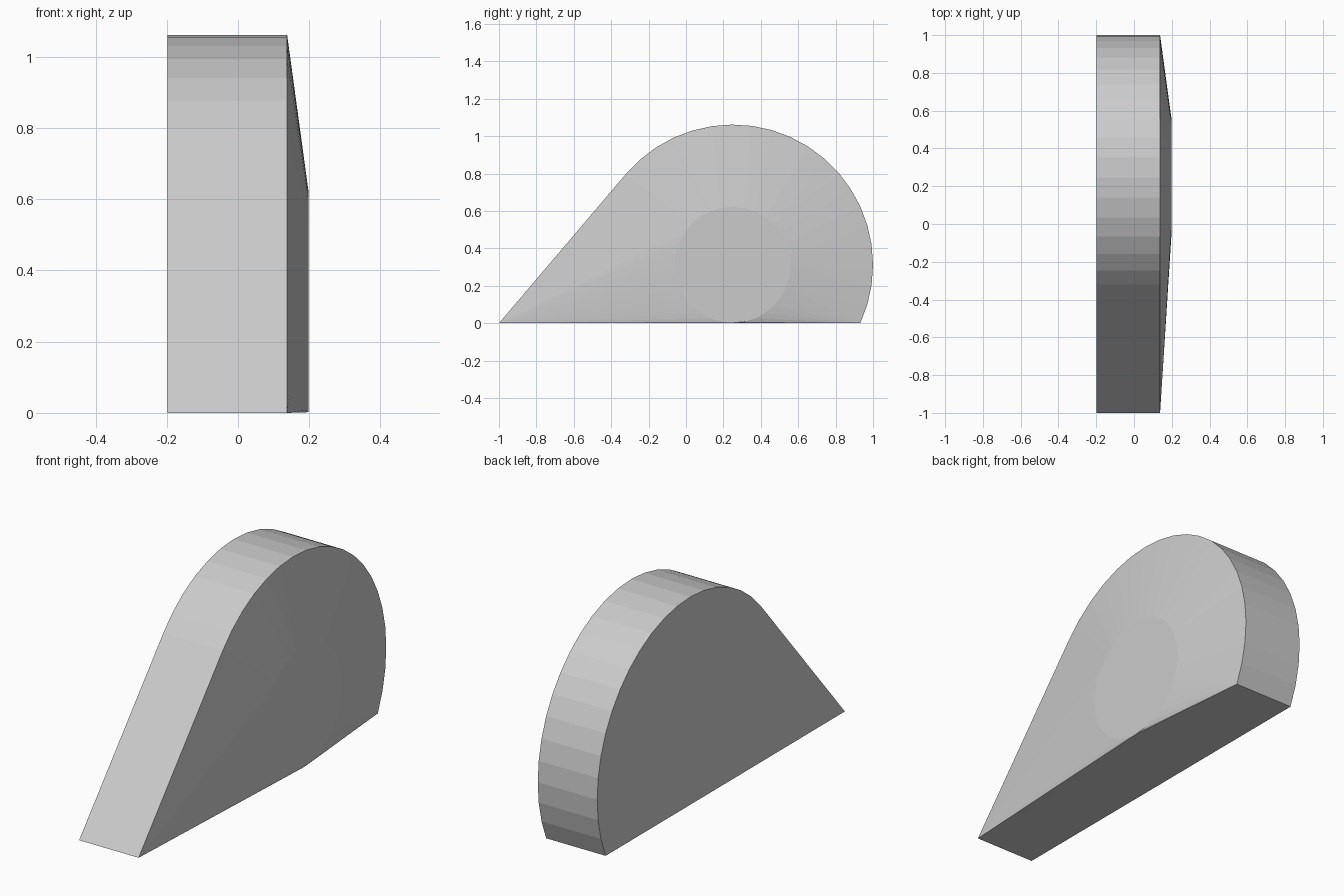
import bpy
import bmesh
from math import radians, cos, sin

cube = bpy.data.objects.get("Cube")
if cube:
    bpy.data.objects.remove(cube, do_unlink=True)

CENTRE_Y, CENTRE_Z = 0.25, 0.312


def arc(radius, start, end, steps):
    """Points (y, z) along an arc about the shared centre."""
    angles = [radians(start + (end - start) * i / steps) for i in range(steps + 1)]
    return [(CENTRE_Y + radius * cos(a), CENTRE_Z + radius * sin(a)) for a in angles]


# Teardrop outline: pointed toe, tangent slope, rounded heel, flat base
outline = [(-1, 0)] + arc(0.75, 139.5, -24.6, 20)
outline[-1] = (outline[-1][0], 0)
# Small raised disc on the left face
disc = arc(0.31, 0, 360, 32)[:-1]

# The body is the convex skin around both outlines and the disc
bm = bmesh.new()
for x, ring in ((-0.198, outline), (0.138, outline), (0.198, disc)):
    for y, z in ring:
        bm.verts.new((x, y, z))
bmesh.ops.convex_hull(bm, input=bm.verts[:])
bmesh.ops.dissolve_limit(bm, angle_limit=radians(0.1), verts=bm.verts[:], edges=bm.edges[:])
bmesh.ops.recalc_face_normals(bm, faces=bm.faces[:])

mesh = bpy.data.meshes.new("wedge_body")
bm.to_mesh(mesh)
bm.free()
body = bpy.data.objects.new("wedge_body", mesh)
bpy.context.collection.objects.link(body)

# Plain light grey
grey = bpy.data.materials.new("light_grey")
grey.use_nodes = True
colour = (0.6, 0.6, 0.6, 1)
grey.diffuse_color = colour
grey.node_tree.nodes["Principled BSDF"].inputs["Base Color"].default_value = colour
mesh.materials.append(grey)
